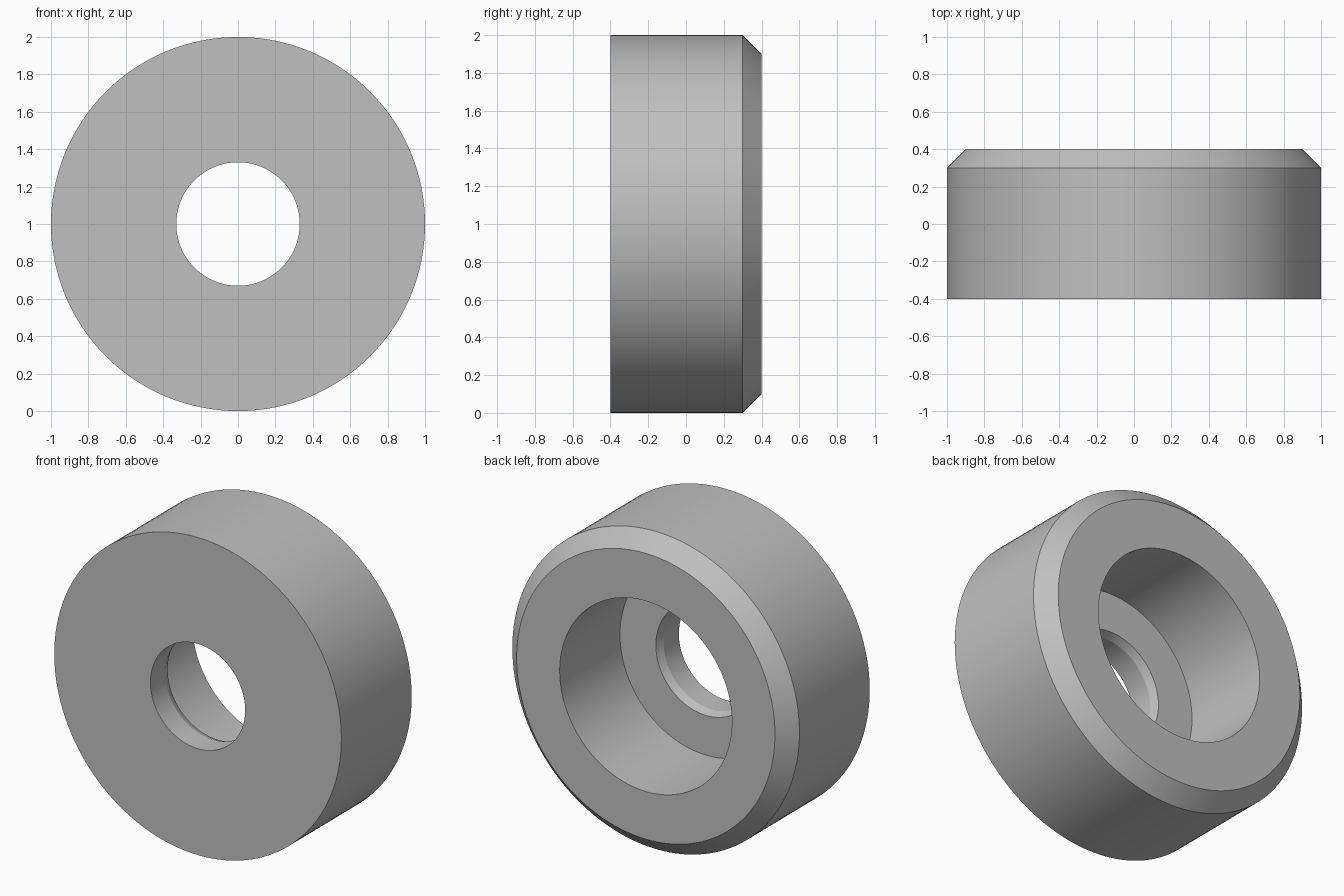
import bpy, bmesh, math
from mathutils import Matrix, Vector

if "Cube" in bpy.data.objects:
    bpy.data.objects.remove(bpy.data.objects["Cube"])

SEGMENTS = 128

steel = bpy.data.materials.new("light grey")
steel.diffuse_color = (0.53, 0.53, 0.53, 1)
steel.use_nodes = True
steel.node_tree.nodes["Principled BSDF"].inputs["Base Color"].default_value = steel.diffuse_color

# Closed cross-section as (radius, y)
profile = [
    (0.33, -0.40),  # through hole, front
    (1.00, -0.40),  # outer rim, front
    (1.00, 0.30),   # start of the outer chamfer
    (0.90, 0.40),   # back face
    (0.60, 0.40),   # counterbore mouth
    (0.60, -0.20),  # counterbore floor
    (0.35, -0.20),  # small chamfer on the hole
    (0.33, -0.25),
]

# Spin the cross-section around the y axis
bm = bmesh.new()
rings = []
for i in range(SEGMENTS):
    turn = Matrix.Rotation(2 * math.pi * i / SEGMENTS, 3, 'Y')
    rings.append([bm.verts.new(turn @ Vector((r, y, 0)) + Vector((0, 0, 1)))
                  for r, y in profile])
for i, ring in enumerate(rings):
    following = rings[(i + 1) % SEGMENTS]
    for j in range(len(profile)):
        k = (j + 1) % len(profile)
        bm.faces.new((ring[j], ring[k], following[k], following[j]))
bmesh.ops.recalc_face_normals(bm, faces=bm.faces)

mesh = bpy.data.meshes.new("counterbored_bushing")
bm.to_mesh(mesh)
bm.free()
mesh.materials.append(steel)
bushing = bpy.data.objects.new("counterbored_bushing", mesh)
bpy.context.collection.objects.link(bushing)

# Smooth walls, sharp rims
bpy.context.view_layer.objects.active = bushing
bushing.select_set(True)
bpy.ops.object.shade_smooth_by_angle(angle=math.radians(15))
